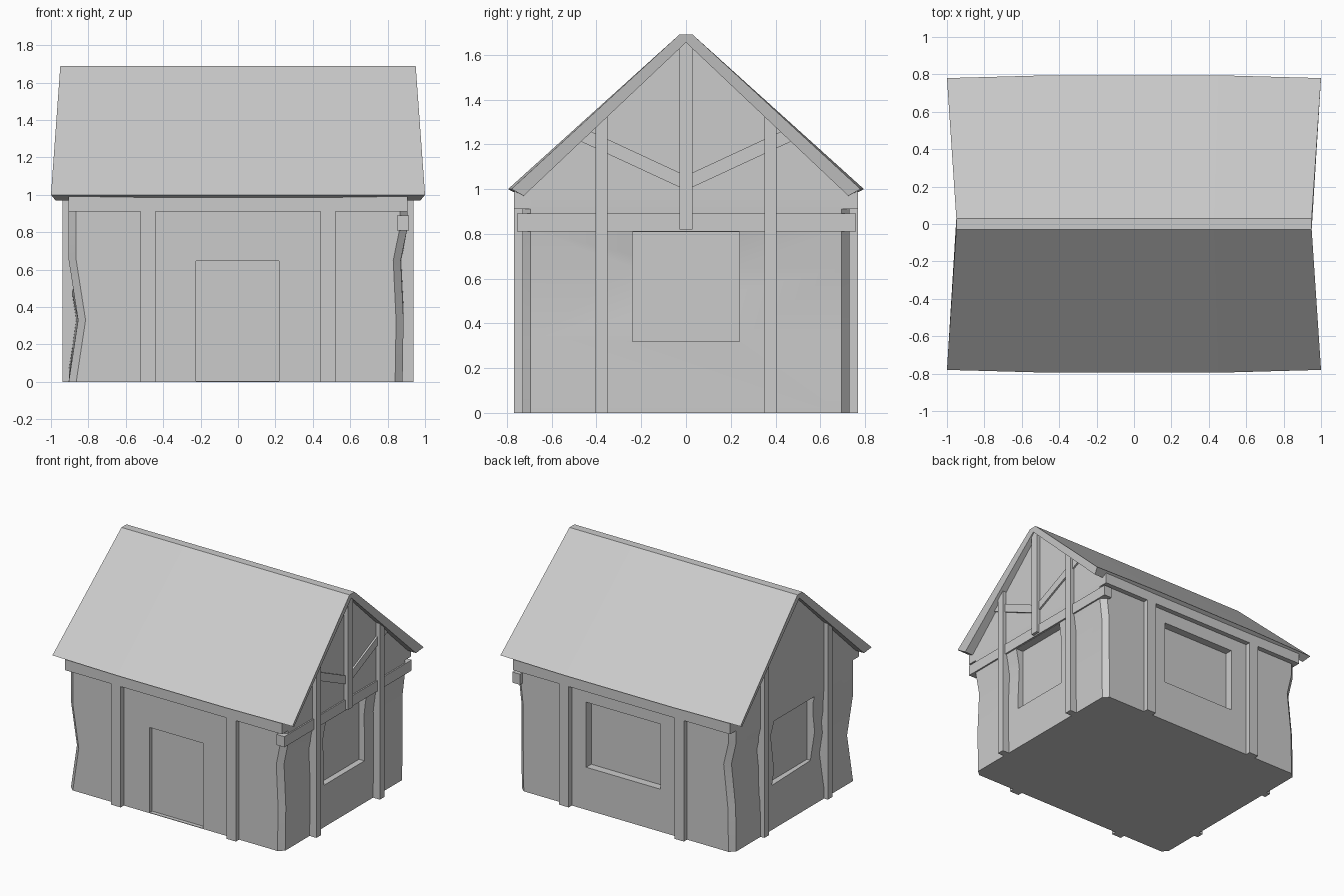
import bpy
import bmesh

cube = bpy.data.objects.get("Cube")
if cube:
    bpy.data.objects.remove(cube, do_unlink=True)

# Single flat colour
grey = bpy.data.materials.new("light_grey")
grey.use_nodes = True
GREY = (0.6, 0.6, 0.6, 1)
grey.diffuse_color = GREY
grey.node_tree.nodes["Principled BSDF"].inputs["Base Color"].default_value = GREY


def loft(name, rings):
    """Closed solid through rings that share a point count."""
    bm = bmesh.new()
    loops = [[bm.verts.new(p) for p in ring] for ring in rings]
    n = len(loops[0])
    for a, b in zip(loops, loops[1:]):
        for i in range(n):
            j = (i + 1) % n
            bm.faces.new((a[i], a[j], b[j], b[i]))
    bm.faces.new(loops[0][::-1])
    bm.faces.new(loops[-1])
    bmesh.ops.recalc_face_normals(bm, faces=bm.faces)
    mesh = bpy.data.meshes.new(name)
    bm.to_mesh(mesh)
    bm.free()
    mesh.materials.append(grey)
    obj = bpy.data.objects.new(name, mesh)
    bpy.context.collection.objects.link(obj)
    return obj


def side_prism(name, x0, x1, profile):
    """Extrude a (y, z) profile along x."""
    return loft(name, [[(x, y, z) for y, z in profile] for x in (x0, x1)])


def box(name, x0, x1, y0, y1, z0, z1):
    return side_prism(name, x0, x1, [(y0, z0), (y1, z0), (y1, z1), (y0, z1)])


def select_only(obj):
    bpy.ops.object.select_all(action="DESELECT")
    obj.select_set(True)
    bpy.context.view_layer.objects.active = obj


def cut(target, cutter):
    mod = target.modifiers.new("opening", "BOOLEAN")
    mod.object = cutter
    mod.solver = "EXACT"
    select_only(target)
    bpy.ops.object.modifier_apply(modifier=mod.name)
    bpy.data.objects.remove(cutter, do_unlink=True)


WALL_X, WALL_Y, TOP = 0.905, 0.73, 0.975
PITCH = 0.925


def roof_under(y):
    return 1.65 - PITCH * abs(y)


# Walls with crooked, chamfered corners: inward lean of each corner per level
levels = [0, 0.33, 0.65, 0.82, TOP]
leans = {
    (-1, -1): [0, 0.05, 0, 0, 0],
    (1, -1): [0.025, 0.02, 0.035, 0, 0],
    (1, 1): [0.025, 0.02, 0.02, 0, 0],
    (-1, 1): [0, 0.005, 0.04, 0, 0],
}
rings = []
for k, z in enumerate(levels):
    ring = []
    for (sx, sy), lean in leans.items():
        x = WALL_X - lean[k]
        pair = [(sx * x, sy * (WALL_Y - 0.035), z), (sx * (x - 0.04), sy * WALL_Y, z)]
        ring += pair if sx * sy > 0 else pair[::-1]
    rings.append(ring)
walls = loft("walls", rings)

# Door and window recesses
cut(walls, box("door_cutter", -0.225, 0.22, -1, -0.70, 0.004, 0.645))
cut(walls, box("back_window_cutter", -0.30, 0.32, 0.67, 1, 0.32, 0.81))
for s in (-1, 1):
    cut(walls, box("side_window_cutter", s * 0.84, s * 1.1, -0.24, 0.24, 0.32, 0.808))
select_only(walls)
bpy.ops.object.shade_smooth_by_angle(angle=0.4)

# Gable wall above the eaves
side_prism("gable", -WALL_X, WALL_X,
           [(-0.72, TOP - 0.005), (0.72, TOP - 0.005), (0.72, roof_under(0.72)),
            (0, 1.655), (-0.72, roof_under(0.72))])

# Roof: thin pitched shell, shorter at the ridge and bowed at the eaves
roof_rings = []
for x, bow in ((-1, 0.015), (-0.45, 0), (0.45, 0), (1, 0.015)):
    eave = 0.795 - bow
    profile = [(-eave, 1.0, 1), (-0.03, 1.69, 0.95), (0.03, 1.69, 0.95), (eave, 1.0, 1),
               (eave - 0.055, 0.97, 0.975), (0, 1.655, 0.945), (0.055 - eave, 0.97, 0.975)]
    roof_rings.append([(x * s, y, z) for y, z, s in profile])
loft("roof", roof_rings)

# Timber frame on the front and back
for face, s in (("front", -1), ("back", 1)):
    y0, y1 = sorted((s * 0.69, s * 0.768))
    box(face + "_top_beam", -0.905, 0.905, y0, y1, 0.91, 0.99)
    for side, x in (("right", -0.48), ("left", 0.48)):
        box(f"{face}_{side}_post", x - 0.04, x + 0.04, y0, y1, 0, 0.91)

# Posts on both ends, tops cut to the roof pitch
for end, sx in (("right", -1), ("left", 1)):
    for face, s in (("front", -1), ("back", 1)):
        a, b = s * 0.35, s * 0.405
        side_prism(f"{end}_{face}_end_post", sx * 0.82, sx * 0.937,
                   [(a, 0), (b, 0), (b, roof_under(b) + 0.01), (a, roof_under(a) + 0.01)])

# Left gable: cross beam, king post and braces
box("left_cross_beam", 0.85, 0.915, -0.755, 0.76, 0.81, 0.89)
box("left_king_post", 0.85, 0.937, -0.03, 0.03, 0.82, 1.655)
for face, s in (("front", -1), ("back", 1)):
    side_prism(face + "_brace", 0.84, 0.918,
               [(0, 0.995), (s * 0.475, 1.215), (s * 0.435, 1.262), (0, 1.06)])
